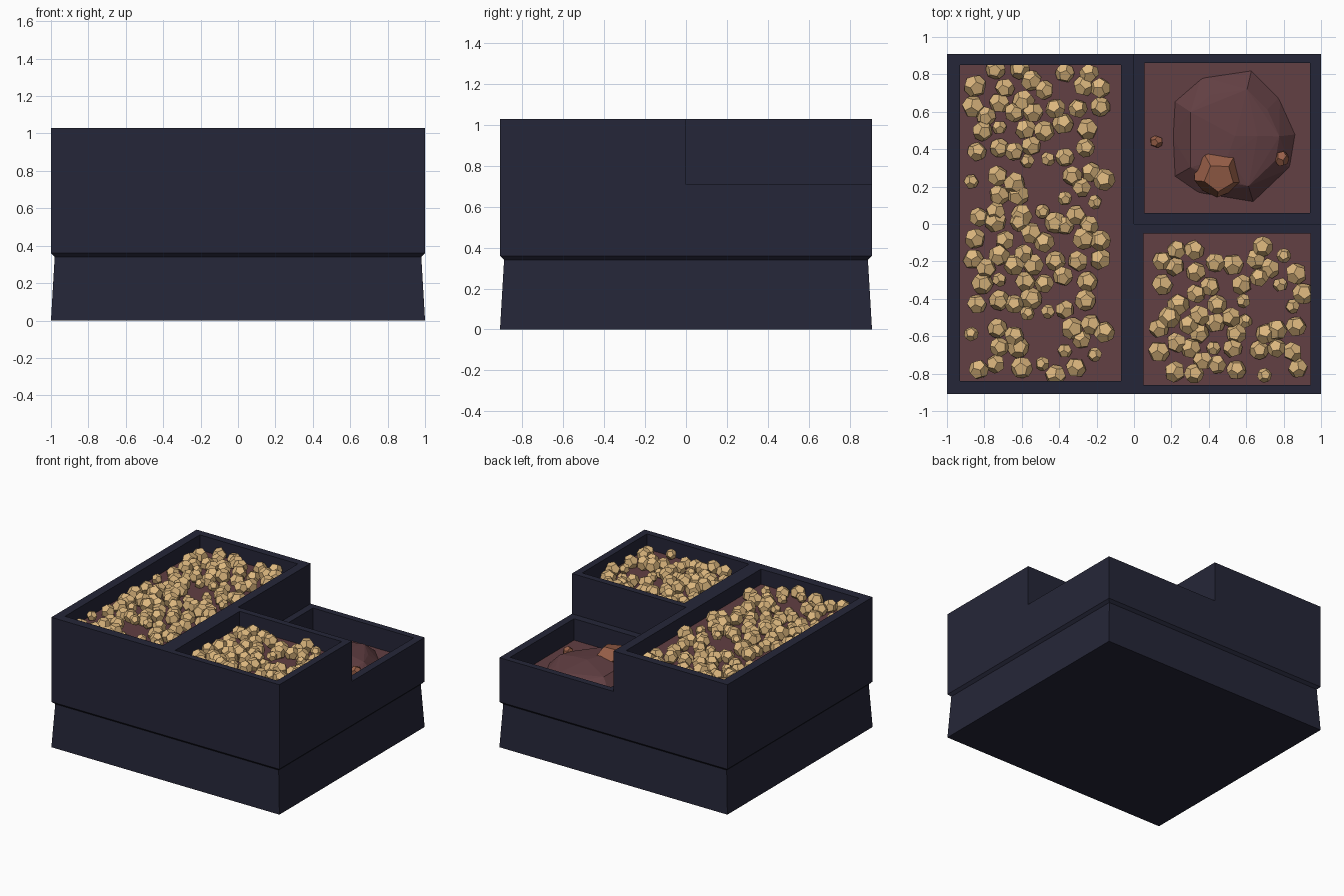
import bpy, bmesh, math, random
from mathutils import Vector, Euler

if "Cube" in bpy.data.objects:
    bpy.data.objects.remove(bpy.data.objects["Cube"])

random.seed(7)


def material(name, rgb):
    m = bpy.data.materials.new(name)
    m.diffuse_color = (*rgb, 1)
    m.use_nodes = True
    m.node_tree.nodes["Principled BSDF"].inputs["Base Color"].default_value = m.diffuse_color
    return m


NAVY = material("dark_navy", (0.0185, 0.0194, 0.0395))
SOIL = material("brown_soil", (0.122, 0.050, 0.056))
TAN = material("tan_gravel", (0.72, 0.475, 0.21))
RUST = material("rust_rock", (0.32, 0.117, 0.066))


def make(name, bm, mat):
    bmesh.ops.recalc_face_normals(bm, faces=bm.faces)
    me = bpy.data.meshes.new(name)
    bm.to_mesh(me)
    bm.free()
    me.materials.append(mat)
    ob = bpy.data.objects.new(name, me)
    bpy.context.collection.objects.link(ob)
    return ob


def box(name, x0, x1, y0, y1, z0, z1, mat):
    bm = bmesh.new()
    bmesh.ops.create_cube(bm, size=1)
    for v in bm.verts:
        v.co = ((x0 + x1) / 2 + v.co.x * (x1 - x0),
                (y0 + y1) / 2 + v.co.y * (y1 - y0),
                (z0 + z1) / 2 + v.co.z * (z1 - z0))
    return make(name, bm, mat)


def hull(bm, points):
    verts = [bm.verts.new(p) for p in points]
    res = bmesh.ops.convex_hull(bm, input=verts)
    junk = [g for g in res["geom_interior"] if isinstance(g, bmesh.types.BMVert)]
    bmesh.ops.delete(bm, geom=junk, context='VERTS')


# Twelve-sided stone: corners lie at the face centres of an icosahedron
tmp = bmesh.new()
bmesh.ops.create_icosphere(tmp, subdivisions=1, radius=1)
CORNERS = [f.calc_center_median().normalized() for f in tmp.faces]
tmp.free()
tmp = bmesh.new()
hull(tmp, CORNERS)
bmesh.ops.dissolve_limit(tmp, angle_limit=0.02, verts=tmp.verts, edges=tmp.edges)
STONE_V = [v.co.copy() for v in tmp.verts]
tmp.verts.index_update()
STONE_F = [[v.index for v in f.verts] for f in tmp.faces]
tmp.free()


def add_stone(bm, centre, size):
    rot = Euler([random.uniform(0, math.tau) for _ in range(3)]).to_matrix()
    vs = [bm.verts.new(Vector(centre) + Vector([a * b for a, b in zip(rot @ p, size)]))
          for p in STONE_V]
    for f in STONE_F:
        bm.faces.new([vs[i] for i in f])


# Planter body: tapered plinth, small chamfer, straight upper box
bm = bmesh.new()
rings = []
for inset, z in ((0, 0), (0.02, 0.34), (0, 0.36), (0, 1.03)):
    x, y = 1 - inset, 0.91 - inset
    rings.append([bm.verts.new(p) for p in
                  ((-x, -y, z), (x, -y, z), (x, y, z), (-x, y, z))])
for a, b in zip(rings, rings[1:]):
    for i in range(4):
        j = (i + 1) % 4
        bm.faces.new((a[i], a[j], b[j], b[i]))
bm.faces.new(rings[0][::-1])
bm.faces.new(rings[-1])
body = make("planter_body", bm, NAVY)

# Lowered back corner and three wells: name, x0, x1, y0, y1, soil level
WELLS = (("left", -0.93, -0.07, -0.84, 0.85, 0.91),
         ("front", 0.05, 0.945, -0.86, -0.05, 0.91),
         ("back", 0.055, 0.94, 0.06, 0.86, 0.54))
cutters = [box("corner_cutter", 0, 1.2, 0, 1.2, 0.71, 1.3, NAVY)]
cutters += [box(n + "_cutter", a, b, c, d, z - 0.03, 1.3, NAVY)
            for n, a, b, c, d, z in WELLS]
for c in cutters:
    c.hide_render = True
    mod = body.modifiers.new("cut", 'BOOLEAN')
    mod.operation = 'DIFFERENCE'
    mod.solver = 'EXACT'
    mod.object = c
bpy.context.view_layer.update()
cut = bpy.data.meshes.new_from_object(
    body.evaluated_get(bpy.context.evaluated_depsgraph_get()))
body.modifiers.clear()
body.data = cut
for c in cutters:
    bpy.data.objects.remove(c)

# Soil in every well
for n, a, b, c, d, z in WELLS:
    box(n + "_soil", a, b, c, d, z - 0.03, z, SOIL)

# One patch of gravel as x, y in hundredths from the patch centre
PATCH = (-27, 39, -14, 39, 10, 37, 23, 37, -38, 30, -22, 29, -8, 33, -1, 28,
         20, 30, 29, 29, -39, 19, -25, 21, -12, 22, 5, 18, 17, 18, 29, 19,
         -32, 14, -17, 16, -7, 16, -34, 6, -25, 8, -11, 7, -1, 6, 9, 10,
         22, 7, -37, -5, -25, -3, -17, -5, -8, -2, 1, -9, -10, -10, 21, -3,
         10, -8, -40, -21, -26, -18, -17, -22, 14, -18, 24, -16, 10, -30,
         19, -24, 31, -20, -36, -40, -25, -28, -15, -28, -2, -37, 5, -43,
         16, -39, 26, -32, -13, -39, -27, -37)
SMALL = {20, 29, 30, 33, 38, 44, 47}  # smaller stones in the patch


def gravel(bm, cx, cy, turn=False):
    for i in range(len(PATCH) // 2):
        x, y = PATCH[2 * i] / 100, PATCH[2 * i + 1] / 100
        if turn:
            x, y = -y * 0.94, (x + 0.04) * 0.97
        r = 0.04 if i in SMALL else random.uniform(0.052, 0.062)
        z = 0.91 + random.uniform(0.015, 0.05)
        add_stone(bm, (cx + x, cy + y, z), (r, r, r))


bm = bmesh.new()
gravel(bm, -0.47, 0.437)
gravel(bm, -0.47, -0.378)
make("left_gravel", bm, TAN)
bm = bmesh.new()
gravel(bm, 0.50, -0.46, True)
make("front_gravel", bm, TAN)

# Faceted soil mound in the low well
OUTLINE = ((0.20, 0.47), (0.21, 0.25), (0.34, 0.16), (0.64, 0.11), (0.84, 0.30),
           (0.87, 0.48), (0.78, 0.68), (0.63, 0.83), (0.36, 0.79), (0.21, 0.66))
bm = bmesh.new()
pts = [(x, y, 0.53) for x, y in OUTLINE]
pts += [(0.54 + (x - 0.54) * 0.72, 0.44 + (y - 0.44) * 0.72,
         0.61 + 0.015 * (i % 2)) for i, (x, y) in enumerate(OUTLINE)]
pts += [(0.54, 0.47, 0.65), (0.66, 0.47, 0.645), (0.50, 0.36, 0.645)]
hull(bm, pts)
make("soil_mound", bm, SOIL)

# Rust rocks on and beside the mound
bm = bmesh.new()
add_stone(bm, (0.45, 0.27, 0.60), (0.135, 0.128, 0.115))
add_stone(bm, (0.12, 0.44, 0.55), (0.038, 0.033, 0.035))
add_stone(bm, (0.79, 0.35, 0.60), (0.04, 0.045, 0.04))
make("rust_rocks", bm, RUST)
